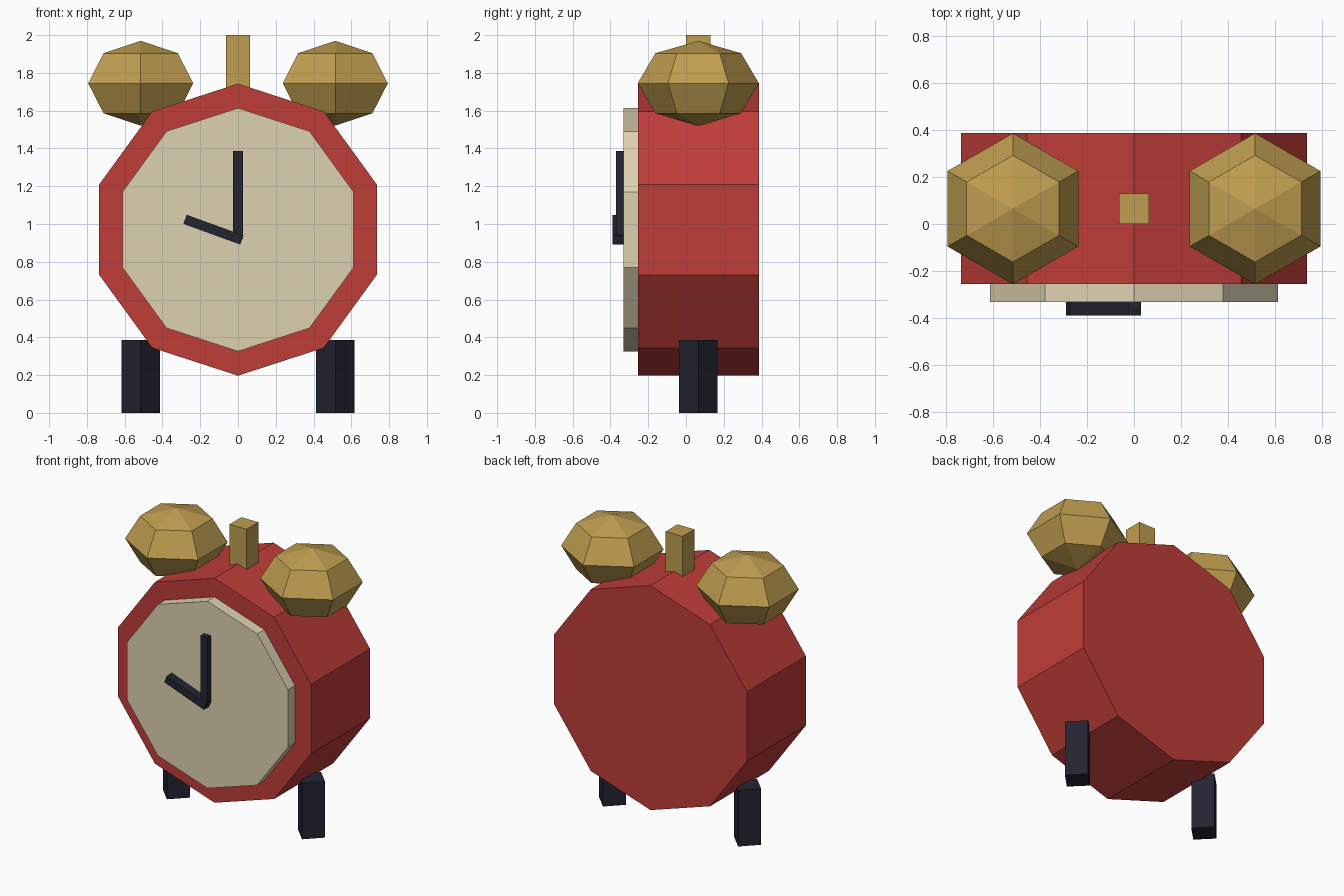
import bpy, bmesh
from math import pi, radians
from mathutils import Matrix

if "Cube" in bpy.data.objects:
    bpy.data.objects.remove(bpy.data.objects["Cube"])

def material(name, rgb):
    m = bpy.data.materials.new(name)
    m.diffuse_color = (*rgb, 1)
    m.use_nodes = True
    m.node_tree.nodes["Principled BSDF"].inputs["Base Color"].default_value = m.diffuse_color
    return m

RED = material("red_enamel", (0.52, 0.047, 0.040))
CREAM = material("cream_dial", (0.73, 0.64, 0.44))
BRASS = material("brass", (0.52, 0.34, 0.080))
BLACK = material("dark_metal", (0.017, 0.018, 0.030))
DEPTH_Y = 0.065   # shared centre line of body, bells, feet and hammer
DIAL_Z = 0.97     # height of the dial centre

def finish(name, bm, mat):
    bmesh.ops.recalc_face_normals(bm, faces=bm.faces)
    me = bpy.data.meshes.new(name)
    bm.to_mesh(me)
    bm.free()
    me.materials.append(mat)
    ob = bpy.data.objects.new(name, me)
    bpy.context.collection.objects.link(ob)
    return ob

def prism(name, sides, radius, length, matrix, mat):
    bm = bmesh.new()
    bmesh.ops.create_cone(bm, cap_ends=True, segments=sides, radius1=radius,
                          radius2=radius, depth=length, matrix=matrix)
    return finish(name, bm, mat)

def box(name, center, size, mat, turn=0):
    bm = bmesh.new()
    bmesh.ops.create_cube(bm, size=1, matrix=Matrix.Translation(center)
                          @ Matrix.Rotation(turn, 4, 'Y') @ Matrix.Diagonal((*size, 1)))
    return finish(name, bm, mat)

def drum(name, radius, y0, y1, mat):
    # ten-sided disc facing the front, with a corner at the top
    prism(name, 10, radius, y1 - y0, Matrix.Translation((0, (y0 + y1) / 2, DIAL_Z))
          @ Matrix.Rotation(pi / 2, 4, 'X'), mat)

# Case and dial
drum("case", 0.773, -0.255, 0.387, RED)
drum("dial", 0.644, -0.332, -0.25, CREAM)

# Hands
box("minute_hand", (0, -0.35, 1.153), (0.051, 0.04, 0.465), BLACK)
box("hour_hand", (-0.13, -0.36, DIAL_Z), (0.32, 0.058, 0.051), BLACK, radians(20))

# Hammer post between the bells
box("hammer", (0, DEPTH_Y, 1.85), (0.128, 0.128, 0.30), BRASS)

# Bells and feet on both sides
for side, x in (("left", -0.515), ("right", 0.515)):
    bm = bmesh.new()
    bmesh.ops.create_uvsphere(bm, u_segments=6, v_segments=4, radius=0.321)
    # put two bell corners on the front-back axis
    ys = max(v.co.y for v in bm.verts)
    if ys < 0.32:
        bm.transform(Matrix.Rotation(pi / 6, 4, 'Z'))
    bm.transform(Matrix.Translation((x, DEPTH_Y, 1.745)) @ Matrix.Diagonal((1, 1, 0.70, 1)))
    finish(side + "_bell", bm, BRASS)
    prism(side + "_foot", 4, 0.103, 0.386, Matrix.Translation((x, DEPTH_Y, 0.193)), BLACK)
